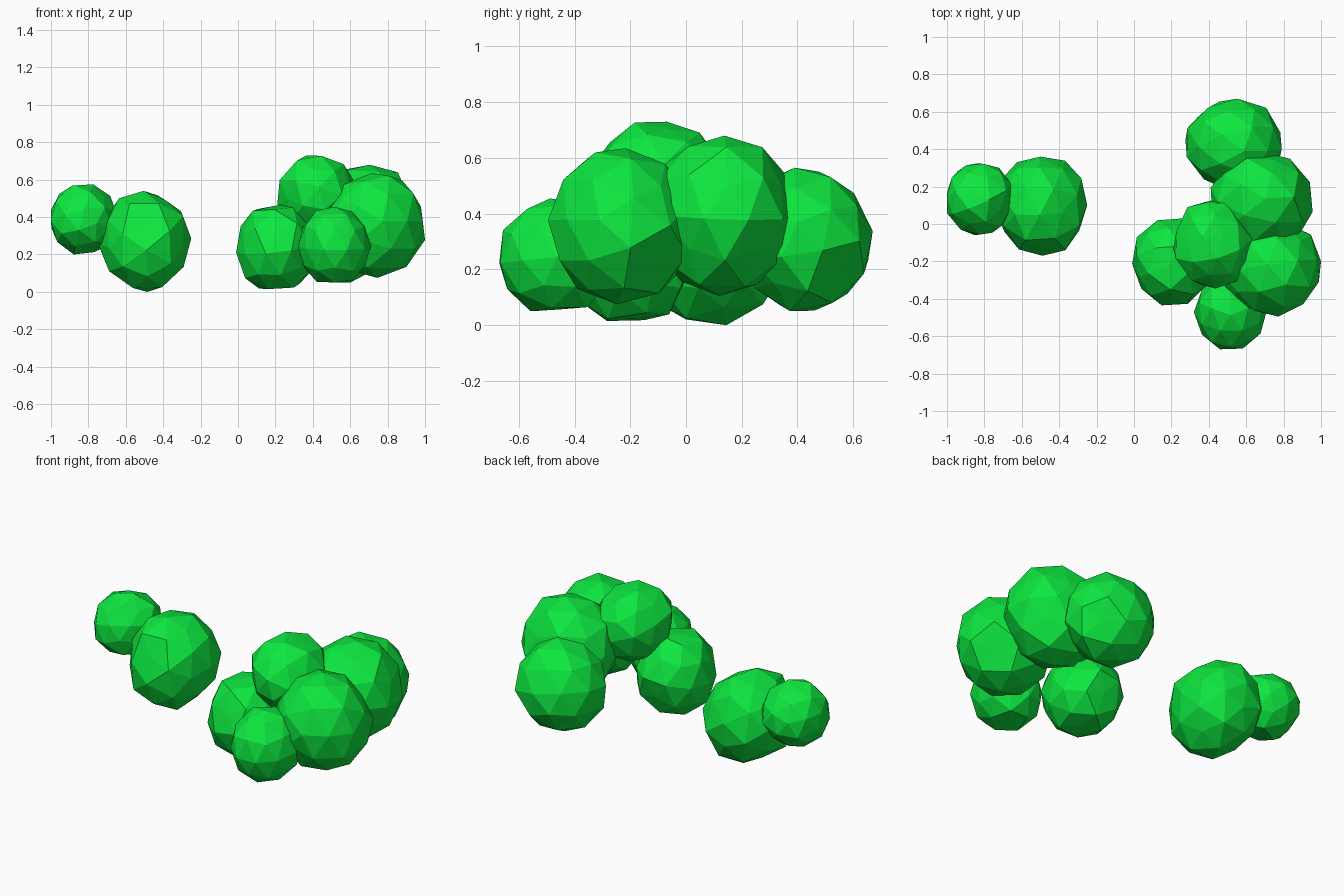
import bpy, bmesh, random
from mathutils import Matrix, Vector

if "Cube" in bpy.data.objects:
    bpy.data.objects.remove(bpy.data.objects["Cube"])

random.seed(11)

leaf = bpy.data.materials.new("leaf_green")
leaf.diffuse_color = (0.004, 0.8, 0.05, 1)
leaf.use_nodes = True
leaf.node_tree.nodes["Principled BSDF"].inputs["Base Color"].default_value = leaf.diffuse_color


def leaf_clump(name, low, high, flat):
    """Uneven faceted ball fitted between two corners, with a flat five-sided facet facing flat."""
    low, high, flat = Vector(low), Vector(high), Vector(flat).normalized()
    bm = bmesh.new()
    bmesh.ops.create_icosphere(bm, subdivisions=2, radius=1)
    # Aim one five-sided corner at the flat direction, then spin about it
    corner = next(v for v in bm.verts if len(v.link_edges) == 5).co.normalized()
    turn = (Matrix.Rotation(random.uniform(0, 1.25), 3, flat)
            @ corner.rotation_difference(flat).to_matrix())
    for v in bm.verts:
        v.co = turn @ v.co
        if len(v.link_edges) == 5:
            facing = v.co.normalized().dot(flat) > 0.99
            v.co *= 0.86 if facing else random.uniform(0.88, 1.03)
        else:
            v.co *= random.uniform(0.96, 1.03)
    for axis in range(3):
        values = [v.co[axis] for v in bm.verts]
        start, size = min(values), max(values) - min(values)
        for v in bm.verts:
            v.co[axis] = low[axis] + (v.co[axis] - start) / size * (high[axis] - low[axis])
    centre = (low + high) / 2
    bmesh.ops.translate(bm, verts=bm.verts, vec=-centre)
    mesh = bpy.data.meshes.new(name)
    bm.to_mesh(mesh)
    bm.free()
    mesh.materials.append(leaf)
    obj = bpy.data.objects.new(name, mesh)
    obj.location = centre
    bpy.context.collection.objects.link(obj)


# Left bush: two clumps
leaf_clump("left_bush_small", (-1.00, -0.06, 0.20), (-0.65, 0.325, 0.575), (0.2, -0.3, -1))
leaf_clump("left_bush_large", (-0.75, -0.17, 0.00), (-0.25, 0.36, 0.54), (0, -0.9, 0.35))

# Right bush: six clumps
leaf_clump("right_bush_inner", (-0.01, -0.435, 0.015), (0.42, 0.03, 0.47), (0.1, 0.1, -1))
leaf_clump("right_bush_top", (0.21, -0.345, 0.30), (0.63, 0.125, 0.73), (0.3, 0.2, 1))
leaf_clump("right_bush_front", (0.32, -0.67, 0.05), (0.71, -0.27, 0.455), (0, 0.1, -1))
leaf_clump("right_bush_outer", (0.46, -0.495, 0.075), (1.00, 0.03, 0.635), (0.65, 0.5, -0.5))
leaf_clump("right_bush_middle", (0.41, -0.13, 0.105), (0.955, 0.39, 0.68), (0.65, 0.55, -0.5))
leaf_clump("right_bush_back", (0.275, 0.175, 0.05), (0.79, 0.67, 0.565), (0.65, 0.55, -0.5))
